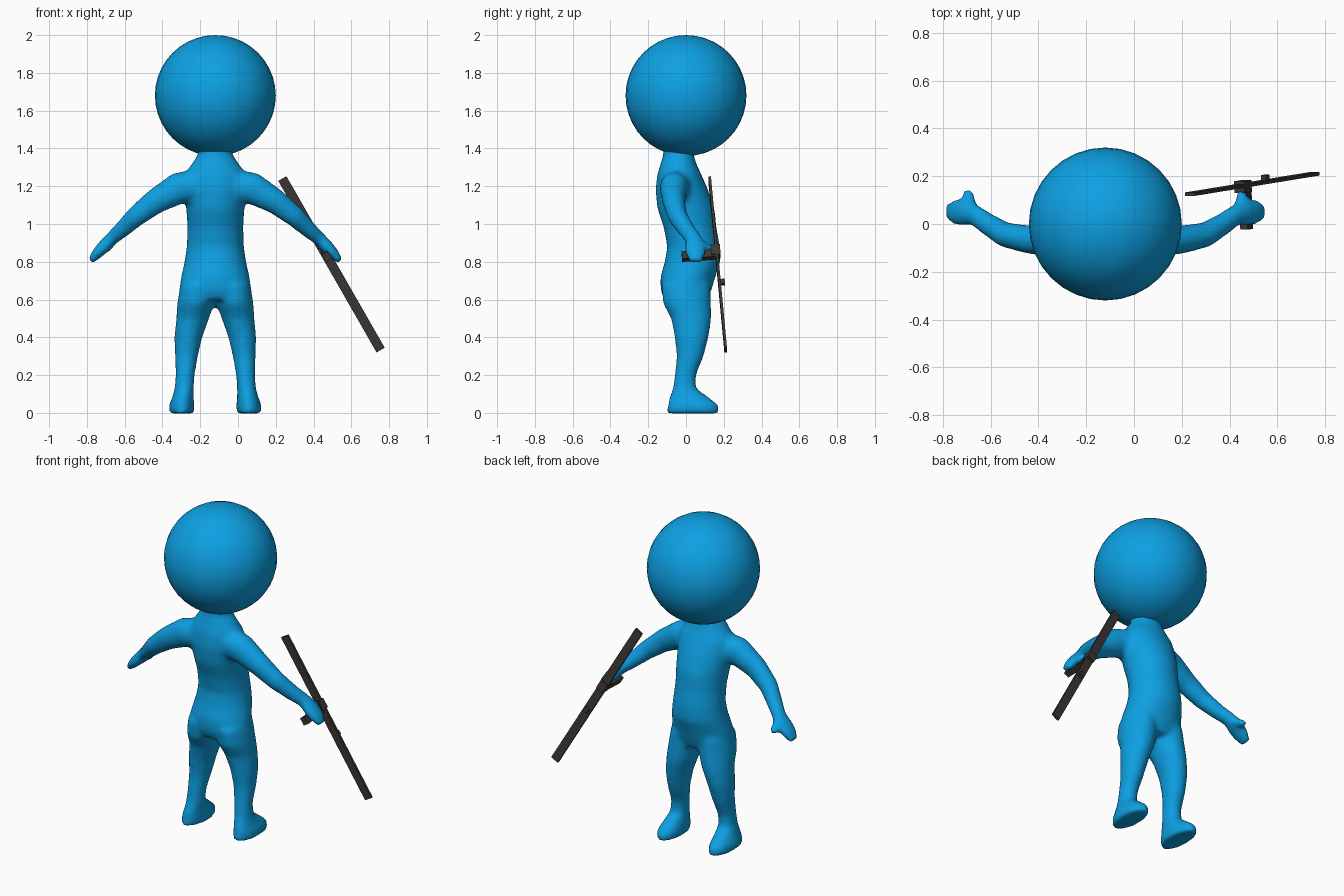
import bpy, bmesh, math
from mathutils import Vector, Matrix

cube = bpy.data.objects.get("Cube")
if cube:
    bpy.data.objects.remove(cube)

MID = -0.12  # body's line of symmetry


def material(name, rgb):
    m = bpy.data.materials.new(name)
    m.use_nodes = True
    m.diffuse_color = (*rgb, 1)
    bsdf = m.node_tree.nodes["Principled BSDF"]
    bsdf.inputs["Base Color"].default_value = (*rgb, 1)
    return m


BLUE = material("sky blue", (0.004, 0.35, 0.76))
DARK = material("dark grey", (0.045, 0.038, 0.036))


def finish(name, bm, mat):
    bmesh.ops.recalc_face_normals(bm, faces=bm.faces)
    mesh = bpy.data.meshes.new(name)
    bm.to_mesh(mesh)
    bm.free()
    mesh.materials.append(mat)
    ob = bpy.data.objects.new(name, mesh)
    bpy.context.collection.objects.link(ob)
    return ob


def loft(bm, rings, side=1, upright=True, n=24):
    """Closed tube through elliptical rings (offset, y, z, half width, half depth)."""
    centres = [Vector((MID + side * r[0], r[1], r[2])) for r in rings]
    loops = []
    for i, (c, r) in enumerate(zip(centres, rings)):
        ahead = centres[min(i + 1, len(rings) - 1)]
        t = Vector((0, 0, 1)) if upright else (ahead - centres[max(i - 1, 0)]).normalized()
        v = (Vector((0, 1, 0)) - t * t.y).normalized()
        u = v.cross(t)
        loops.append([bm.verts.new(c + u * r[3] * math.cos(a) + v * r[4] * math.sin(a))
                      for a in (2 * math.pi * k / n for k in range(n))])
    for lo, hi in zip(loops, loops[1:]):
        for k in range(n):
            j = (k + 1) % n
            bm.faces.new((lo[k], lo[j], hi[j], hi[k]))
    bm.faces.new(loops[0])
    bm.faces.new(loops[-1])


torso = [
    (0, 0, .60, .18, .115), (0, 0, .65, .192, .135), (0, .01, .72, .182, .146),
    (0, .035, .80, .164, .148), (0, .04, .88, .152, .14), (0, .022, .98, .148, .14),
    (0, 0, 1.08, .155, .152), (0, -.022, 1.18, .165, .14), (0, -.035, 1.26, .165, .118),
    (0, -.04, 1.32, .125, .095), (0, -.04, 1.37, .09, .08), (0, -.035, 1.43, .1, .09)]
leg = [
    (.178, .038, -.003, .066, .139), (.178, .038, .04, .068, .136),
    (.172, .018, .08, .057, .108), (.165, -.008, .13, .051, .062),
    (.16, -.003, .20, .051, .057), (.153, .022, .30, .061, .072),
    (.143, .03, .40, .074, .09), (.12, .028, .50, .087, .107),
    (.104, .005, .58, .098, .128), (.095, 0, .68, .09, .13)]
arm = [
    (.06, -.045, 1.205, .09, .09), (.2, -.065, 1.188, .085, .075),
    (.32, -.065, 1.118, .067, .06), (.42, -.045, 1.04, .055, .053),
    (.5, .005, .965, .044, .046), (.55, .04, .922, .036, .045),
    (.59, .048, .88, .036, .058), (.625, .05, .845, .03, .055), (.66, .052, .803, .018, .038)]
thumb = [(.555, .05, .90, .026, .026), (.568, .1, .88, .026, .026), (.575, .143, .862, .02, .02)]

# Body: overlapping tubes fused into one soft skin
bm = bmesh.new()
loft(bm, torso)
for side in (-1, 1):
    loft(bm, leg, side)
    loft(bm, arm, side, upright=False)
    loft(bm, thumb, side, upright=False)
body = finish("body", bm, BLUE)
remesh = body.modifiers.new("fuse", 'REMESH')
remesh.mode = 'VOXEL'
remesh.voxel_size = 0.014
remesh.use_smooth_shade = True
soften = body.modifiers.new("soften", 'SMOOTH')
soften.factor = 0.5
soften.iterations = 10

# Head
bm = bmesh.new()
bmesh.ops.create_uvsphere(bm, u_segments=32, v_segments=20, radius=.32,
                          matrix=Matrix.Translation((MID, 0, 1.68)))
for f in bm.faces:
    f.smooth = True
finish("head", bm, BLUE)

# Held weapon: frame runs along the barrel, its up side faces away from the grip
start, end = Vector((.235, .125, 1.24)), Vector((.755, .21, .333))
along = (end - start).normalized()
up = (Vector((0, 1, 0)) - along * along.y).normalized()
across = up.cross(along)
frame = Matrix((along, across, up)).transposed().to_4x4()
frame.translation = start


def block(name, centre, size):
    bm = bmesh.new()
    bmesh.ops.create_cube(bm, matrix=frame @ Matrix.Translation(centre) @ Matrix.Diagonal((*size, 1)))
    return finish(name, bm, DARK)


length = (end - start).length
block("barrel", (length / 2, 0, 0), (length, .05, .014))
block("receiver", (.445, 0, -.005), (.06, .05, .05))
block("grip", (.462, 0, -.09), (.045, .036, .19))
block("sight", (.635, 0, .016), (.028, .024, .026))
